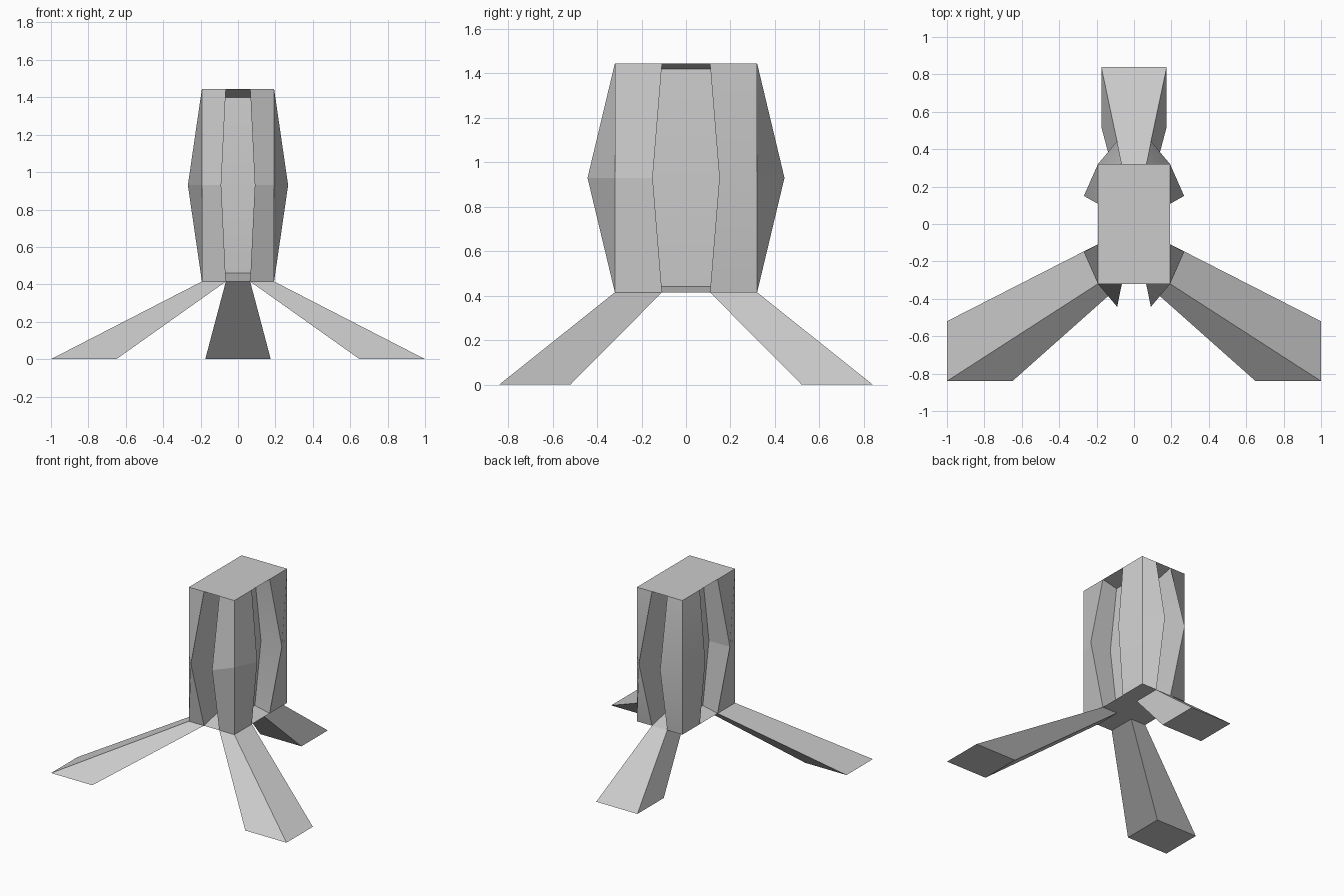
import bpy, bmesh, math

if "Cube" in bpy.data.objects:
    bpy.data.objects.remove(bpy.data.objects["Cube"])

BOTTOM, MID, TOP = 0.415, 0.93, 1.445      # body levels
OX, OY = 0.193, 0.32                       # outer corner of the body
IX, IY = 0.065, 0.108                      # core half sizes at the ends
MX, MY = 0.09, 0.15                        # core half sizes at mid height


def finish(name, bm, smooth=None):
    bmesh.ops.recalc_face_normals(bm, faces=bm.faces[:])
    mesh = bpy.data.meshes.new(name)
    bm.to_mesh(mesh)
    bm.free()
    obj = bpy.data.objects.new(name, mesh)
    bpy.context.collection.objects.link(obj)
    if smooth:
        bpy.ops.object.select_all(action='DESELECT')
        obj.select_set(True)
        bpy.context.view_layer.objects.active = obj
        bpy.ops.object.shade_smooth_by_angle(angle=math.radians(smooth))
    return obj


def loft(name, sections, cap_start=True, cap_end=True, smooth=None):
    """Skin (z, outline) sections that share a point count."""
    bm = bmesh.new()
    rings = [[bm.verts.new((x, y, z)) for x, y in pts] for z, pts in sections]
    for a, b in zip(rings, rings[1:]):
        for i in range(len(a)):
            j = (i + 1) % len(a)
            bm.faces.new((a[i], a[j], b[j], b[i]))
    if cap_start:
        bm.faces.new(rings[0][::-1])
    if cap_end:
        bm.faces.new(rings[-1])
    return finish(name, bm, smooth)


def rect(x0, x1, y0, y1):
    return [(x0, y0), (x1, y0), (x1, y1), (x0, y1)]


# Central core, slightly bulged at mid height
end = rect(-IX, IX, -IY, IY)
loft("core", [(BOTTOM, end), (MID, rect(-MX, MX, -MY, MY)), (TOP, end)], smooth=30)

# Four corner pillars: outer corner edge is straight, the flanks flare out
for sx, side in ((-1, "left"), (1, "right")):
    for sy, face in ((-1, "front"), (1, "back")):
        end = [(sx * x, sy * y) for x, y in ((IX, IY), (OX, IY), (OX, OY), (IX, OY))]
        mid = [(sx * x, sy * y) for x, y in ((MX, MY), (0.268, MY), (OX, OY), (MX, 0.443))]
        loft(f"{face}_{side}_pillar", [(BOTTOM, end), (MID, mid), (TOP, end)],
             cap_start=sy > 0, smooth=50 if sy > 0 else None)


# Sloped ledges that close the recesses at top and bottom
def ledge(name, half, outer, inner, rise, flat_z, along_x, sign, flat=True):
    bm = bmesh.new()
    inward = flat_z + (rise if flat_z < MID else -rise)
    t = rise / (MID - BOTTOM)
    half_in = half + t * ((MX - IX) if along_x else (MY - IY))
    inner_in = inner + t * ((MY - IY) if along_x else (MX - IX))

    def pair(h, d, z):
        return [bm.verts.new((s * h, sign * d, z) if along_x else (sign * d, s * h, z))
                for s in (-1, 1)]

    edge = pair(half, outer, flat_z)
    slope = pair(half_in, inner_in, inward)
    bm.faces.new((edge[0], edge[1], slope[1], slope[0]))
    if flat:
        base = pair(half, inner, flat_z)
        bm.faces.new((edge[1], edge[0], base[0], base[1]))
    finish(name, bm)


for z, level in ((BOTTOM, "lower"), (TOP, "upper")):
    for s, face, side in ((-1, "front", "left"), (1, "back", "right")):
        ledge(f"{level}_{face}_ledge", IX, OY, IY, 0.045, z, True, s,
              flat=not (level == "lower" and face == "back"))
        ledge(f"{level}_{side}_ledge", IY, OX, IX, 0.026, z, False, s)

# Three splayed legs
for s, side in ((-1, "left"), (1, "right")):
    foot = rect(s * 0.65, s * 1.0, -0.84, -0.52)
    root = rect(s * IX, s * OX, -OY, -IY)
    loft(f"front_{side}_leg", [(0, foot), (BOTTOM, root)], cap_end=False)
loft("back_leg", [(0, rect(-0.175, 0.175, 0.52, 0.84)),
                  (BOTTOM, rect(-IX, IX, IY, OY))], cap_end=False)
